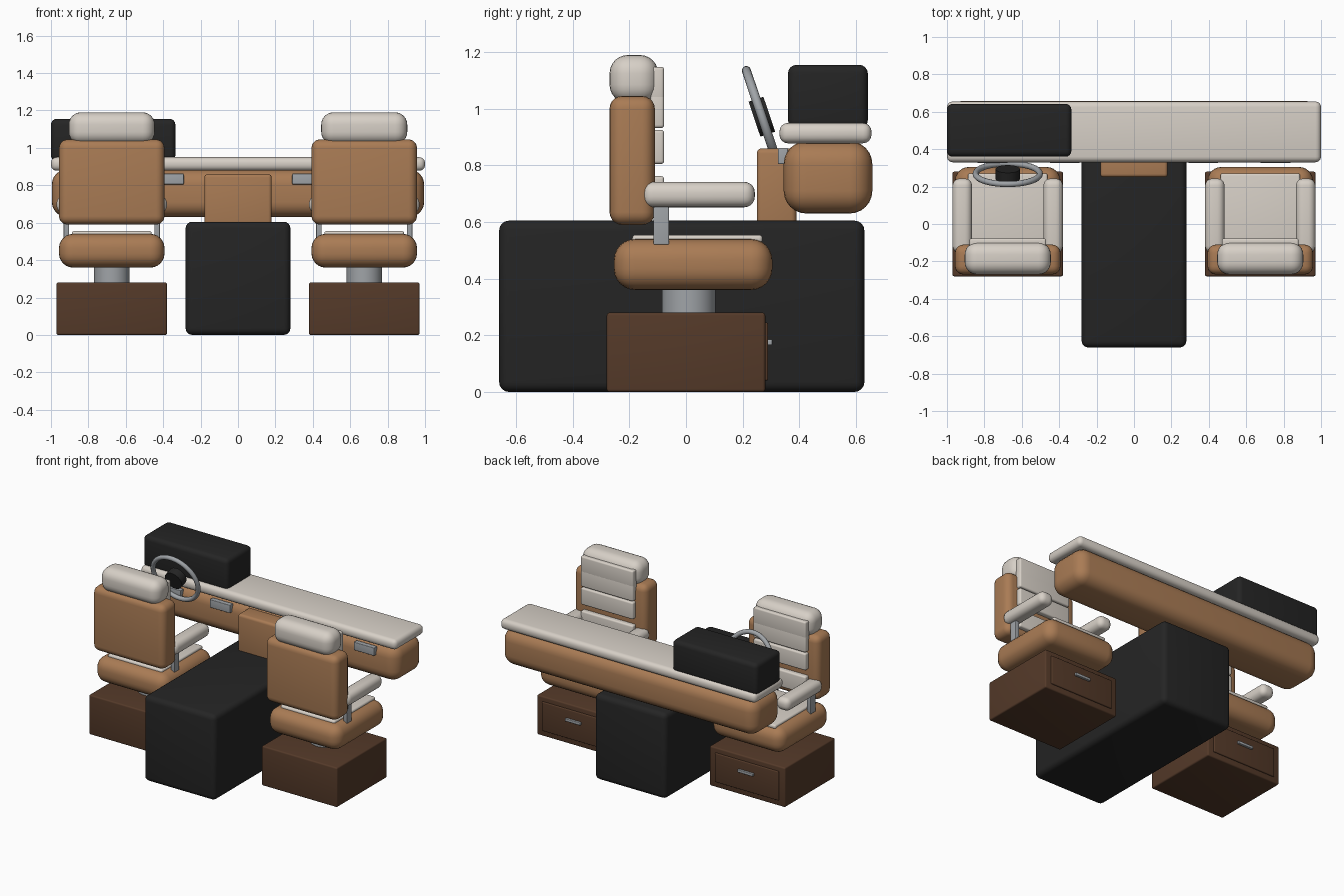
import bpy, math

if "Cube" in bpy.data.objects:
    bpy.data.objects.remove(bpy.data.objects["Cube"])


def material(name, rgb):
    m = bpy.data.materials.new(name)
    m.diffuse_color = (*rgb, 1)
    m.use_nodes = True
    m.node_tree.nodes["Principled BSDF"].inputs["Base Color"].default_value = m.diffuse_color
    return m


TAN = material("tan_leather", (0.40, 0.20, 0.09))
CREAM = material("cream_leather", (0.68, 0.63, 0.57))
WOOD = material("dark_wood", (0.09, 0.042, 0.022))
BLACK = material("black_plastic", (0.018, 0.018, 0.018))
METAL = material("metal", (0.35, 0.37, 0.39))


def finish(ob, name, mat):
    ob.name = name
    ob.data.materials.append(mat)
    bpy.ops.object.shade_smooth_by_angle(angle=math.radians(35))
    return ob


def box(name, x, y, z, mat, bevel=0.01, segments=4):
    """Rounded box from (min, max) ranges on each axis."""
    r = (x, y, z)
    bpy.ops.mesh.primitive_cube_add(size=1, location=[(a + b) / 2 for a, b in r])
    ob = bpy.context.object
    ob.scale = [b - a for a, b in r]
    bpy.ops.object.transform_apply(location=False, rotation=False, scale=True)
    mod = ob.modifiers.new("Bevel", "BEVEL")
    mod.width = bevel
    mod.segments = segments
    bpy.ops.object.modifier_apply(modifier=mod.name)
    return finish(ob, name, mat)


def cylinder(name, radius, depth, loc, mat, rot=(0, 0, 0)):
    bpy.ops.mesh.primitive_cylinder_add(vertices=32, radius=radius, depth=depth,
                                        location=loc, rotation=rot)
    return finish(bpy.context.object, name, mat)


def seat(side, cx):
    def part(name, half, y, z, mat, bevel, off=0, seg=4):
        box(f"{side}_{name}", (cx + off - half, cx + off + half), y, z, mat, bevel, seg)

    # storage base with drawer and pull
    part("seat_base", 0.295, (-0.28, 0.28), (0, 0.28), WOOD, 0.01)
    part("drawer_front", 0.25, (0.27, 0.29), (0.04, 0.245), WOOD, 0.006)
    part("drawer_handle", 0.06, (0.285, 0.305), (0.165, 0.185), METAL, 0.004)
    cylinder(f"{side}_pedestal", 0.095, 0.12, (cx, 0.01, 0.325), METAL)
    # cushion and back
    part("seat_cushion", 0.282, (-0.255, 0.305), (0.36, 0.54), TAN, 0.075, seg=6)
    part("seat_insert", 0.213, (-0.19, 0.27), (0.525, 0.555), CREAM, 0.012)
    part("backrest", 0.282, (-0.27, -0.11), (0.59, 1.045), TAN, 0.045, seg=5)
    part("headrest", 0.23, (-0.27, -0.098), (1.02, 1.19), CREAM, 0.065, seg=6)
    # padded strips on the backrest
    for i, (lo, hi) in enumerate([(1.03, 1.148), (0.932, 1.053),
                                  (0.805, 0.925), (0.64, 0.762)]):
        part(f"back_pad_{i + 1}", 0.205, (-0.125, -0.077), (lo, hi), CREAM, 0.011)
    # armrests on posts
    for tag, s in (("inner", -1), ("outer", 1)):
        off = 0.243 * s
        part(f"{tag}_armrest", 0.052, (-0.155, 0.243), (0.652, 0.742), CREAM, 0.038, off, 5)
        part(f"{tag}_armrest_post", 0.015, (-0.115, -0.06), (0.52, 0.67), METAL, 0.004, off)


seat("left", -0.675)
seat("right", 0.675)

# engine cover and centre console
box("engine_cover", (-0.28, 0.28), (-0.66, 0.63), (0, 0.605), BLACK, 0.035)
box("centre_console", (-0.18, 0.18), (0.25, 0.39), (0.59, 0.86), TAN, 0.018)

# dashboard
box("dashboard", (-0.995, 0.995), (0.345, 0.658), (0.63, 0.885), TAN, 0.08, 6)
box("dashboard_top", (-1, 1), (0.33, 0.655), (0.878, 0.95), CREAM, 0.03)
box("instrument_housing", (-1, -0.335), (0.36, 0.642), (0.93, 1.155), BLACK, 0.03)
for i, x in enumerate((-0.757, -0.37, 0.37, 0.757)):
    box(f"air_vent_{i + 1}", (x - 0.08, x + 0.08), (0.325, 0.36), (0.805, 0.862), METAL, 0.004)

# steering wheel
tilt = (math.radians(108.6), 0, 0)
centre = (-0.675, 0.268, 0.972)
bpy.ops.mesh.primitive_torus_add(major_radius=0.172, minor_radius=0.016, major_segments=48,
                                 minor_segments=12, location=centre, rotation=tilt)
finish(bpy.context.object, "steering_wheel", METAL)
cylinder("steering_hub", 0.065, 0.055, centre, BLACK, tilt)
